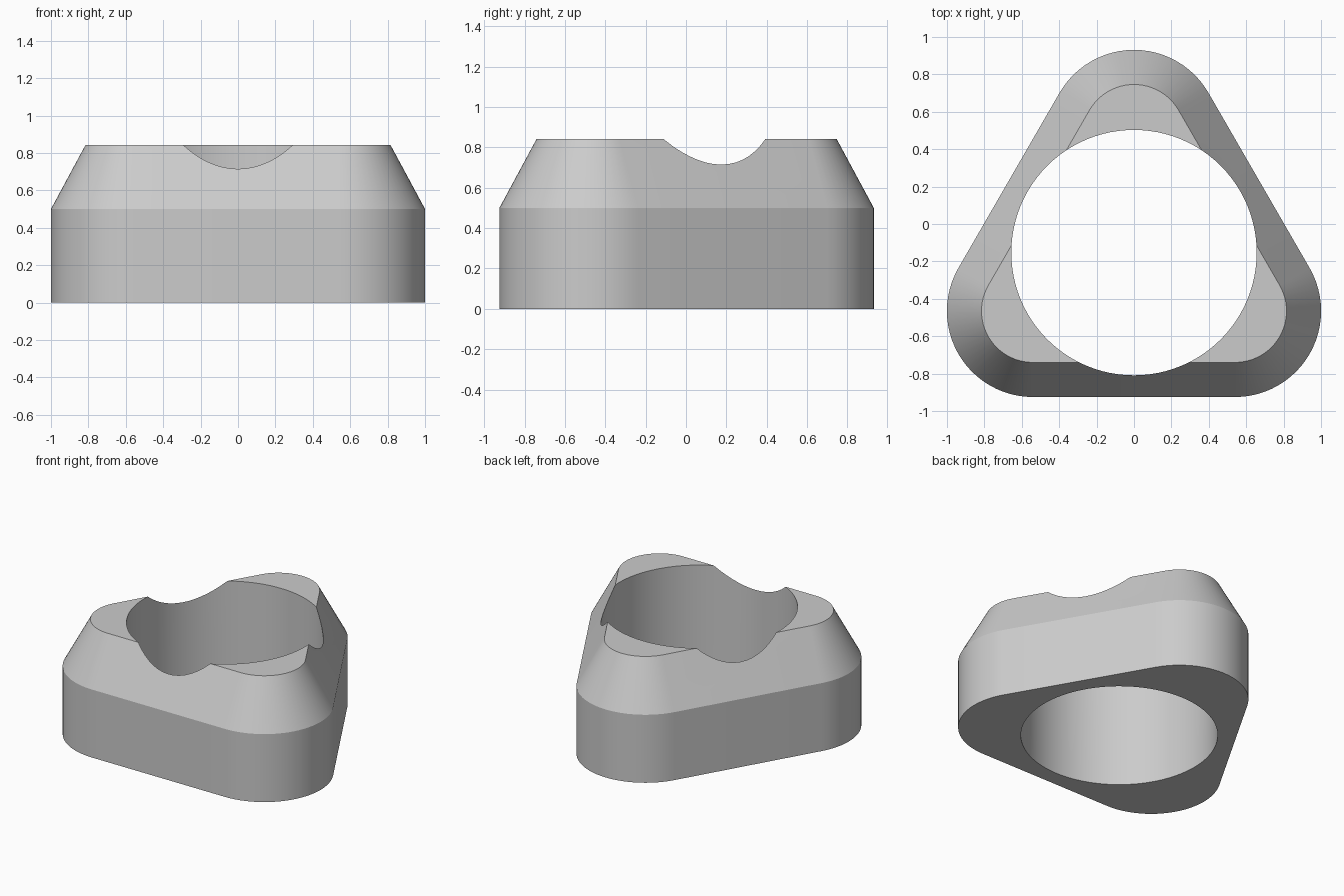
import bpy
import bmesh
from math import cos, sin, radians, pi

cube = bpy.data.objects.get("Cube")
if cube:
    bpy.data.objects.remove(cube, do_unlink=True)

CENTRE_Y = -0.153      # centroid of the triangle, axis of the bore
REACH = 0.624          # centroid to each corner centre
CORNER_STEPS = 24
BORE_SEGMENTS = 96

grey = bpy.data.materials.new("light_grey")
grey.use_nodes = True
colour = (0.6, 0.6, 0.6, 1)
grey.diffuse_color = colour
grey.node_tree.nodes["Principled BSDF"].inputs["Base Color"].default_value = colour


def rounded_triangle(radius):
    """Outline points of a triangle with round corners."""
    points = []
    for corner in (90, 210, 330):
        cx = REACH * cos(radians(corner))
        cy = CENTRE_Y + REACH * sin(radians(corner))
        for i in range(CORNER_STEPS + 1):
            a = radians(corner - 60 + 120 * i / CORNER_STEPS)
            points.append((cx + radius * cos(a), cy + radius * sin(a)))
    return points


def circle(radius):
    return [(radius * cos(2 * pi * i / BORE_SEGMENTS),
             CENTRE_Y + radius * sin(2 * pi * i / BORE_SEGMENTS))
            for i in range(BORE_SEGMENTS)]


def loft(name, sections):
    """Closed solid through matching outlines at rising heights."""
    bm = bmesh.new()
    rings = [[bm.verts.new((x, y, z)) for x, y in outline] for outline, z in sections]
    for low, high in zip(rings, rings[1:]):
        n = len(low)
        for i in range(n):
            j = (i + 1) % n
            bm.faces.new((low[i], low[j], high[j], high[i]))
    bm.faces.new(rings[0][::-1])
    bm.faces.new(rings[-1])
    mesh = bpy.data.meshes.new(name)
    bm.to_mesh(mesh)
    bm.free()
    mesh.materials.append(grey)
    obj = bpy.data.objects.new(name, mesh)
    bpy.context.collection.objects.link(obj)
    return obj


# Body: straight wall, then a tapered shoulder
body = loft("triangular_collar", [(rounded_triangle(0.46), 0),
                                  (rounded_triangle(0.46), 0.5),
                                  (rounded_triangle(0.275), 0.843)])

# Round bore that also scallops the shoulder on each side
bore = loft("bore_cutter", [(circle(0.656), -0.2), (circle(0.656), 1.1)])
bore.hide_render = True

cut = body.modifiers.new("bore", 'BOOLEAN')
cut.operation = 'DIFFERENCE'
cut.solver = 'EXACT'
cut.object = bore
bpy.ops.object.select_all(action='DESELECT')
body.select_set(True)
bpy.context.view_layer.objects.active = body
bpy.ops.object.modifier_apply(modifier=cut.name)
bpy.data.objects.remove(bore, do_unlink=True)

bpy.ops.object.shade_smooth_by_angle(angle=radians(25))
